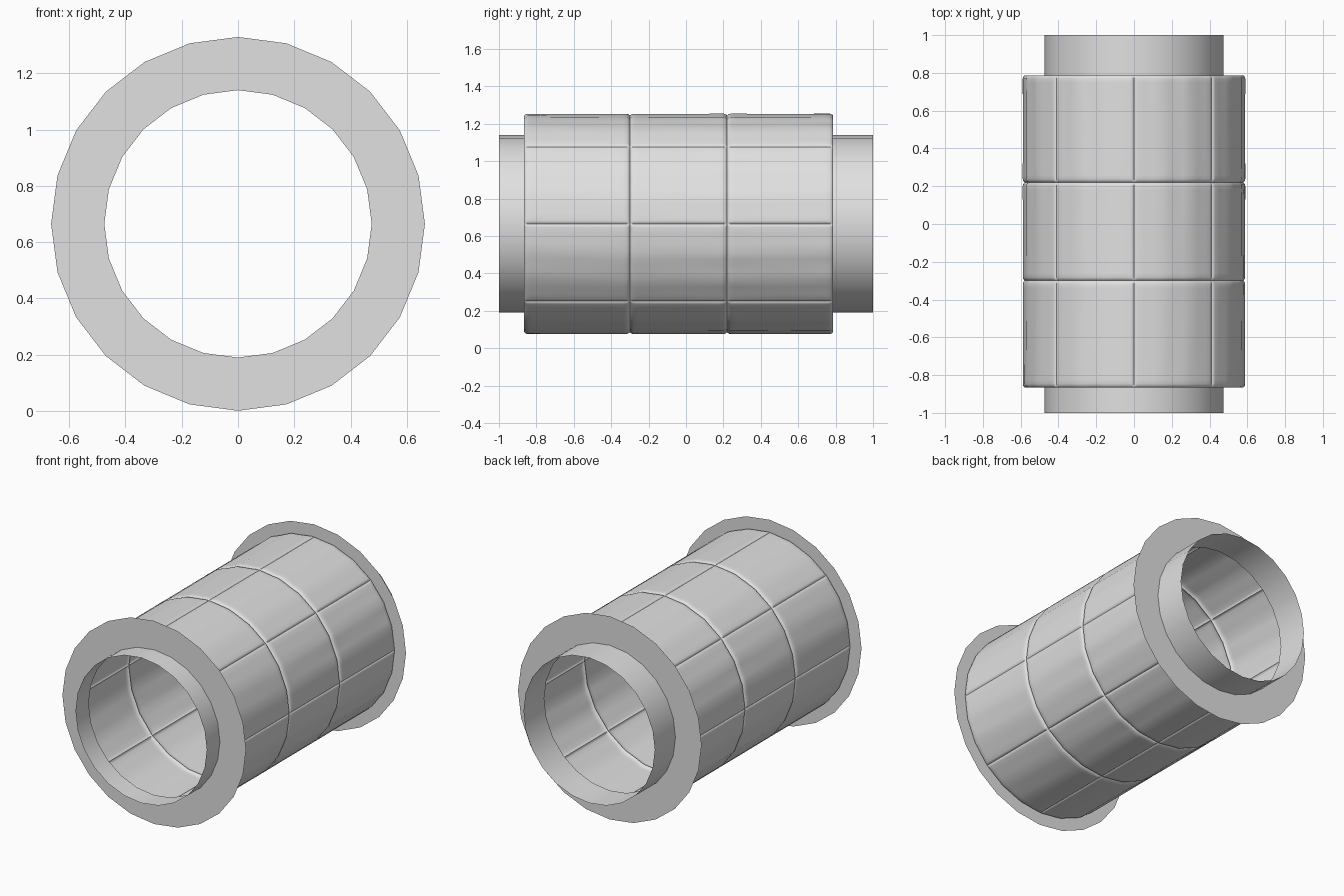
import bpy, bmesh, math

if "Cube" in bpy.data.objects:
    bpy.data.objects.remove(bpy.data.objects["Cube"])

CZ = 0.665                      # height of the tunnel axis
Y0, Y1 = -0.865, 0.787          # end flange positions
SEAMS = [Y0, -0.30, 0.22, Y1]   # hoop seams (ends included)
SIDES = 24
R_BODY, R_COLLAR, R_FLANGE = 0.591, 0.475, 0.664

grey = bpy.data.materials.new("light_grey")
grey.diffuse_color = (0.75, 0.75, 0.75, 1)
grey.use_nodes = True
grey.node_tree.nodes["Principled BSDF"].inputs["Base Color"].default_value = grey.diffuse_color


def point(r, a, y):
    return (r * math.sin(a), y, CZ + r * math.cos(a))


def skin(name, rings, angle):
    """Join a list of closed rings of points into an open sheet."""
    bm = bmesh.new()
    rows = [[bm.verts.new(p) for p in ring] for ring in rings]
    n = len(rows[0])
    for a, b in zip(rows, rows[1:]):
        for i in range(n):
            j = (i + 1) % n
            bm.faces.new((a[i], a[j], b[j], b[i]))
    me = bpy.data.meshes.new(name)
    bm.to_mesh(me)
    bm.free()
    me.materials.append(grey)
    ob = bpy.data.objects.new(name, me)
    bpy.context.collection.objects.link(ob)
    bpy.ops.object.select_all(action='DESELECT')
    ob.select_set(True)
    bpy.context.view_layer.objects.active = ob
    bpy.ops.object.shade_smooth_by_angle(angle=math.radians(angle))
    return ob


def groove(d):
    """Depth of the stitched valley at distance d from a seam."""
    t = min(d / 0.018, 1)
    return 0.012 * (1 - t) ** 2


# Padded body: 8 x 3 quilted panels with sunken seams and faint puckers
degs = [0, 0.5, 1.0, 1.8, 5, 10, 15, 18.75, 22.5, 26.25, 30, 35, 40,
        43.2, 44, 44.5]
angles = [math.radians(45 * k + d) for k in range(8) for d in degs]
near = [0, 0.004, 0.009, 0.018, 0.04, 0.08, 0.14, 0.2]
ys = []
for a, b in zip(SEAMS, SEAMS[1:]):
    ys += [a + d for d in near] + [(a + b) / 2] + [b - d for d in reversed(near[1:])]
ys.append(Y1)

step = 2 * math.pi / SIDES
rings = []
for y in ys:
    dy = min(abs(y - s) for s in SEAMS)
    ring = []
    for a in angles:
        off = a % step - step / 2
        r = R_BODY * math.cos(step / 2) / math.cos(off)
        q = a % (math.pi / 4)
        da = min(q, math.pi / 4 - q) * R_BODY
        pucker = 0.0025 * math.sin(a * 24 + 3 * y) * math.exp(-dy / 0.12) * min(dy / 0.03, 1)
        pucker *= min(da / 0.05, 1)
        r -= max(groove(dy), groove(da) * 0.8) - pucker
        ring.append(point(r, a, y))
    rings.append(ring)
skin("quilted_body", rings, 60)

# End flanges (flat rings) and the collars that stick out of them
round_angles = [i * step for i in range(SIDES)]
for label, y, tip in (("front", Y0, -1.0), ("back", Y1, 1.0)):
    skin(label + "_flange",
         [[point(r, a, y) for a in round_angles] for r in (R_COLLAR, R_FLANGE)], 30)
    skin(label + "_collar",
         [[point(R_COLLAR, a, v) for a in round_angles] for v in sorted((y, tip))], 30)
